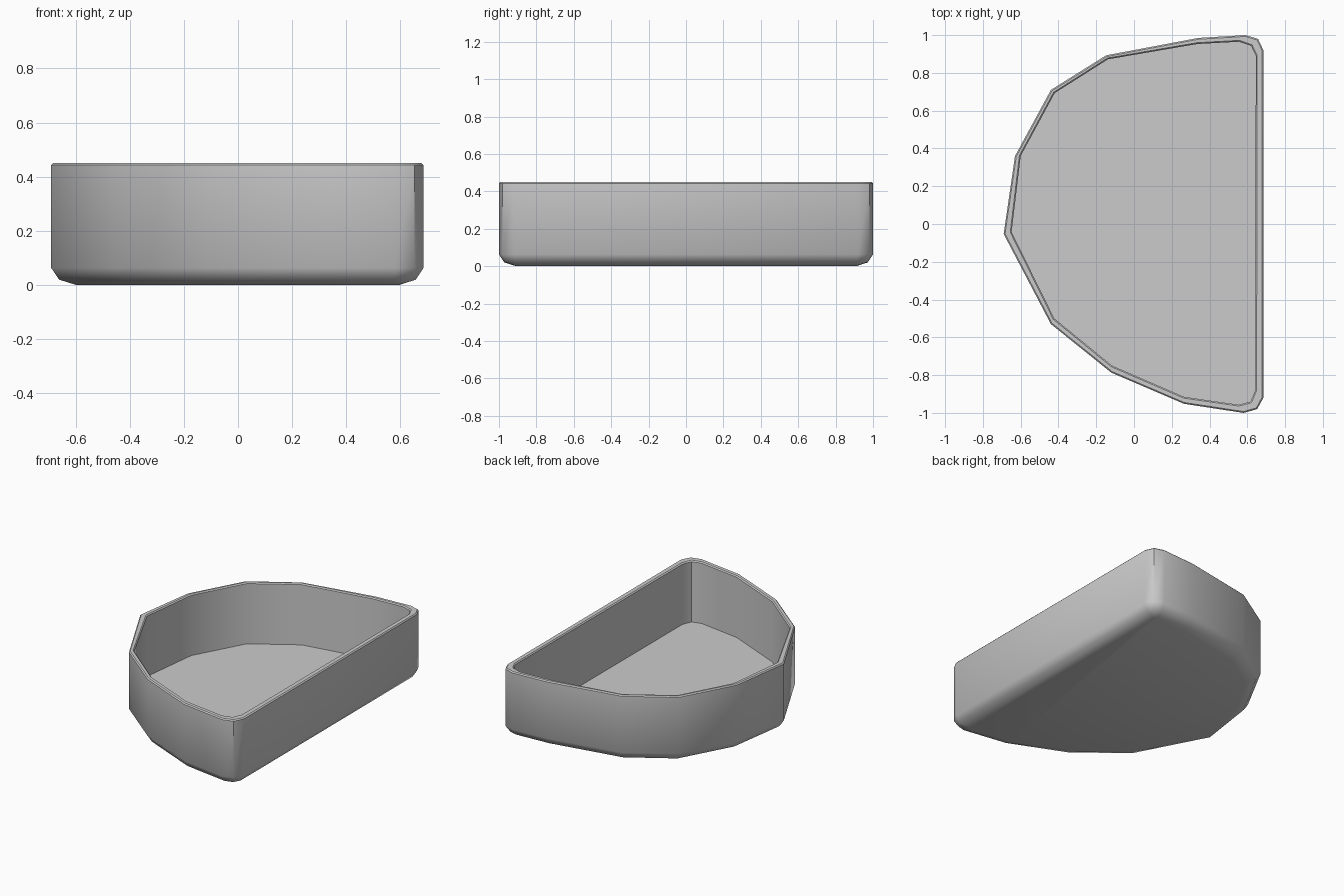
import bpy, bmesh, math
from mathutils import Vector

if "Cube" in bpy.data.objects:
    bpy.data.objects.remove(bpy.data.objects["Cube"])

# plan outlines of the tray wall, counter-clockwise from the back right corner
OUTER = [(.685, .92), (.657, .98), (.59, 1), (.34, .985), (-.148, .893), (-.44, .71), (-.63, .36),
         (-.69, -.053), (-.44, -.53), (-.12, -.787), (.265, -.952), (.58, -1), (.652, -.98), (.685, -.92)]
INNER = [(.645, .89), (.62, .943), (.557, .965), (.335, .953), (-.138, .872), (-.42, .693), (-.6, .36),
         (-.648, -.042), (-.422, -.5), (-.116, -.75), (.265, -.915), (.555, -.957), (.617, -.94), (.642, -.88)]


def inset(points, d):
    """Mitred inward offset of a closed outline."""
    pts = [Vector(p) for p in points]
    out = []
    for i, p in enumerate(pts):
        a = (p - pts[i - 1]).normalized()
        b = (pts[(i + 1) % len(pts)] - p).normalized()
        na, nb = Vector((-a.y, a.x)), Vector((-b.y, b.x))
        out.append(p + (na + nb) * d / (1 + na.dot(nb)))
    return out


# wall section from underside, up the outside, over the rim, down to the floor
SECTION = [(OUTER, .09, 0), (OUTER, .028, .02), (OUTER, 0, .063), (OUTER, 0, .443), (OUTER, .007, .45),
           (INNER, -.007, .45), (INNER, 0, .443), (INNER, 0, .038)]

bm = bmesh.new()
rings = [[bm.verts.new((p.x, p.y, z)) for p in inset(o, d)] for o, d, z in SECTION]
n = len(OUTER)
for lo, hi in zip(rings, rings[1:]):
    for i in range(n):
        j = (i + 1) % n
        bm.faces.new((lo[i], lo[j], hi[j], hi[i]))
bm.faces.new(rings[0][::-1])   # underside
bm.faces.new(rings[-1])        # inside floor
bmesh.ops.recalc_face_normals(bm, faces=bm.faces)

mesh = bpy.data.meshes.new("tray")
bm.to_mesh(mesh)
bm.free()
tray = bpy.data.objects.new("tray", mesh)
bpy.context.collection.objects.link(tray)
bpy.context.view_layer.objects.active = tray
tray.select_set(True)
bpy.ops.object.shade_smooth_by_angle(angle=math.radians(42))
